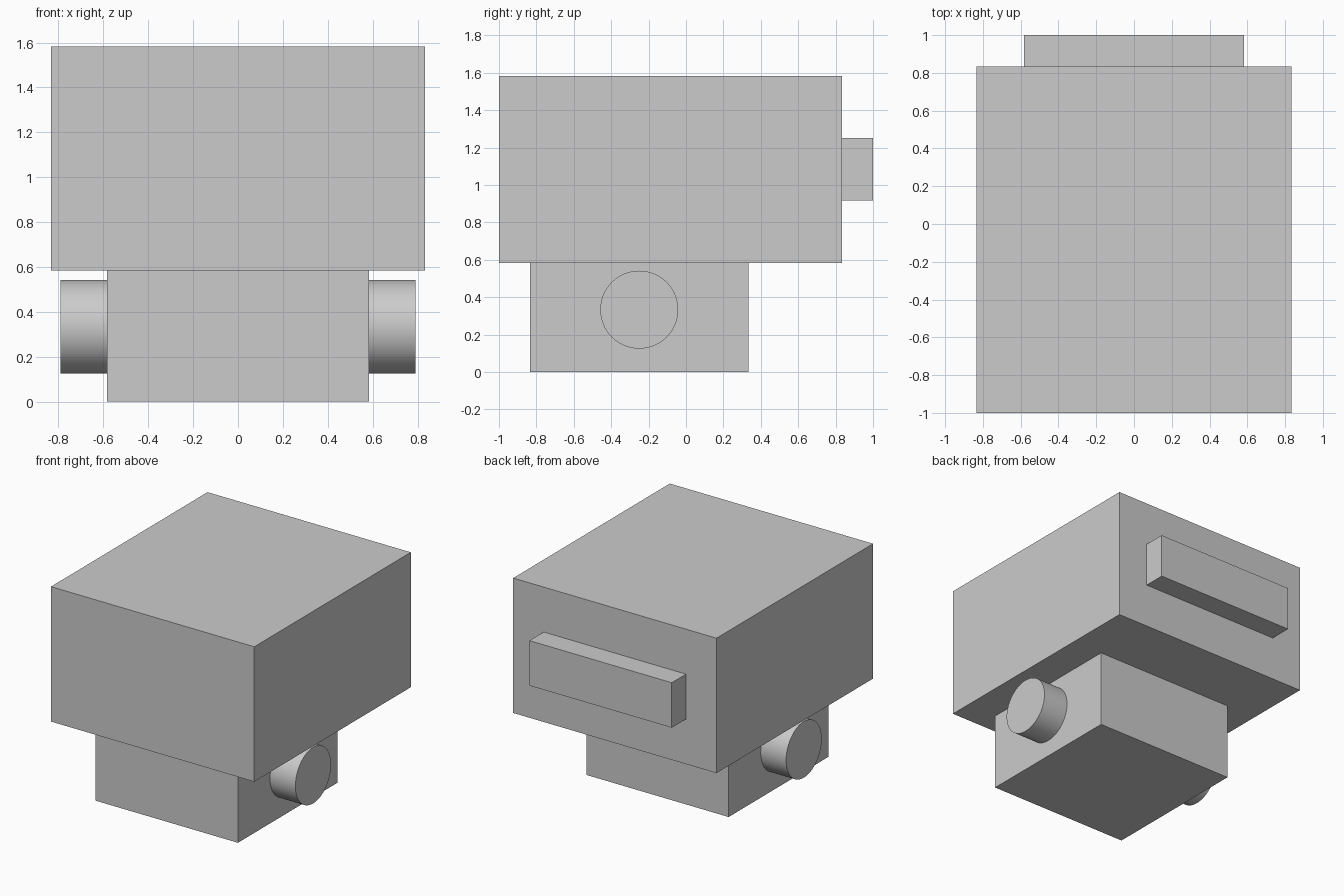
import bpy, math

if "Cube" in bpy.data.objects:
    bpy.data.objects.remove(bpy.data.objects["Cube"])

U = 1 / 12  # design module


def box(name, x, y, z):
    """Box from (min, max) ranges given in modules."""
    lo, hi = zip(x, y, z)
    bpy.ops.mesh.primitive_cube_add(
        size=1, location=[(a + b) / 2 * U for a, b in zip(lo, hi)])
    ob = bpy.context.object
    ob.name = name
    ob.scale = [(b - a) * U for a, b in zip(lo, hi)]
    bpy.ops.object.transform_apply(location=False, rotation=False, scale=True)
    return ob


# Lower base, large upper housing, and the bar on its back
box("base_block", (-7, 7), (-10, 4), (0, 7))
box("upper_housing", (-10, 10), (-12, 10), (7, 19))
box("rear_bar", (-7, 7), (10, 12), (11, 15))

# Round stubs on both sides of the base
for side, name in ((-1, "left_stub"), (1, "right_stub")):
    bpy.ops.mesh.primitive_cylinder_add(
        vertices=64, radius=2.5 * U, depth=2.5 * U,
        location=(side * 8.25 * U, -3 * U, 4 * U),
        rotation=(0, math.pi / 2, 0))
    bpy.context.object.name = name
    bpy.ops.object.shade_smooth_by_angle()
